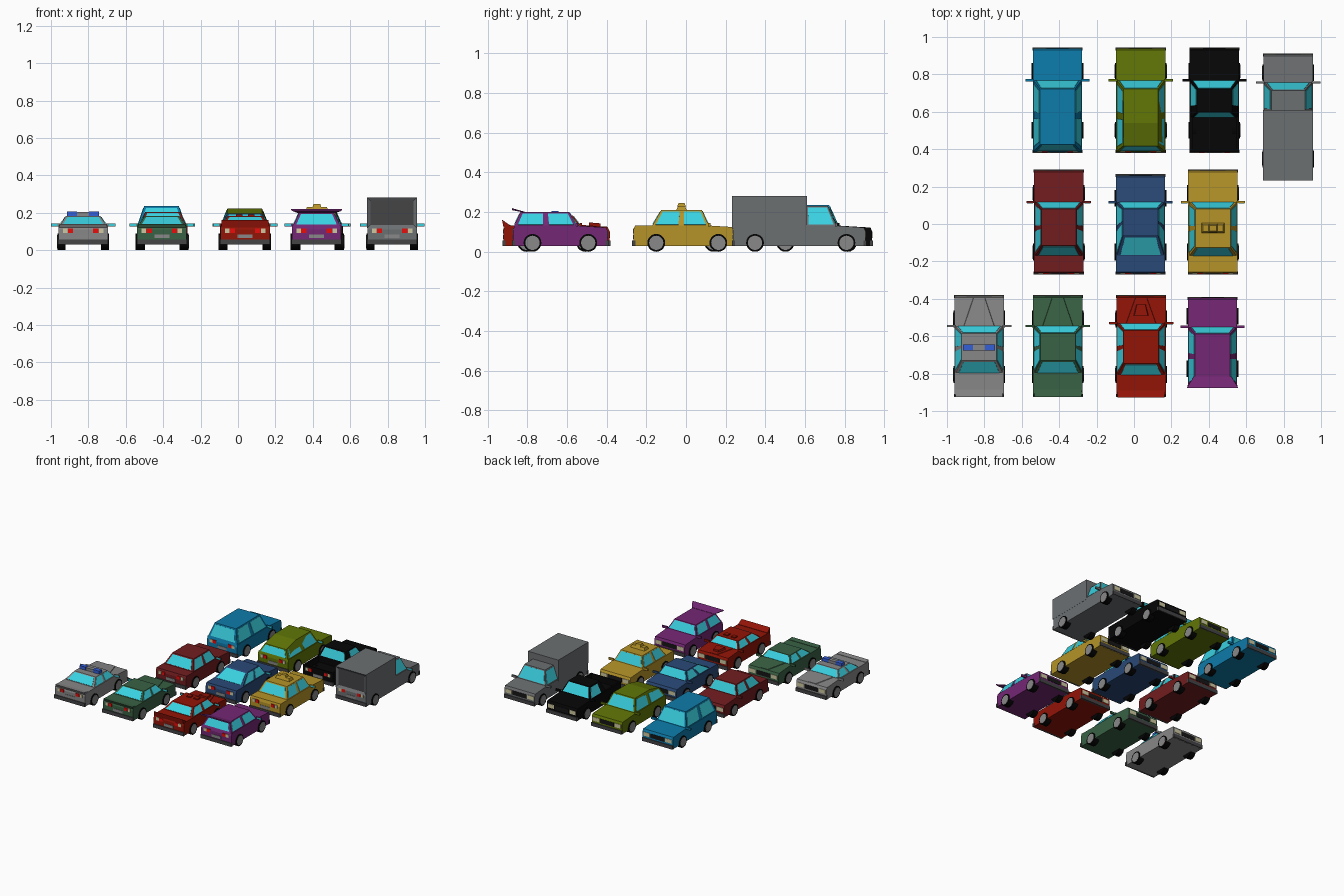
import bpy, bmesh, math
from mathutils import Vector

if "Cube" in bpy.data.objects:
    bpy.data.objects.remove(bpy.data.objects["Cube"])

BOTTOM, BELT, HALF = 0.03, 0.132, 0.132


def mat(name, r, g, b):
    m = bpy.data.materials.new(name)
    m.diffuse_color = [(c / 255) ** 2.2 for c in (r, g, b)] + [1]
    m.use_nodes = True
    m.node_tree.nodes["Principled BSDF"].inputs["Base Color"].default_value = m.diffuse_color
    return m


GLASS = mat("glass", 60, 208, 224)
TYRE = mat("tyre", 12, 12, 12)
DARK = mat("dark_trim", 70, 70, 72)
GRILLE = mat("grille", 28, 28, 30)
RED = mat("tail_light", 235, 20, 20)
LAMP = mat("headlight", 205, 200, 160)
BLUE = mat("beacon", 55, 95, 215)
CHROME = mat("hub_grey", 135, 135, 135)


def finish(bm, name, m):
    bmesh.ops.recalc_face_normals(bm, faces=bm.faces)
    me = bpy.data.meshes.new(name)
    bm.to_mesh(me)
    bm.free()
    ob = bpy.data.objects.new(name, me)
    bpy.context.collection.objects.link(ob)
    if m:
        me.materials.append(m)
    return ob


def boxes(name, m, *ranges):
    """One object from boxes given as (x0, x1, y0, y1, z0, z1)."""
    bm = bmesh.new()
    for x0, x1, y0, y1, z0, z1 in ranges:
        vs = bmesh.ops.create_cube(bm, size=1)["verts"]
        for v in vs:
            v.co = ((x0 + x1) / 2 + v.co.x * (x1 - x0), (y0 + y1) / 2 + v.co.y * (y1 - y0),
                    (z0 + z1) / 2 + v.co.z * (z1 - z0))
    return finish(bm, name, m)


def pair(x, a, b, *rest):
    """Mirrored ranges about the car centre line."""
    return [(x + a, x + b, *rest), (x - b, x - a, *rest)]


def loft(name, m, x, profile):
    """Side profile of (y, z, half width), spanned across the car."""
    bm = bmesh.new()
    left = [bm.verts.new((x - w, y, z)) for y, z, w in profile]
    right = [bm.verts.new((x + w, y, z)) for y, z, w in profile]
    bm.faces.new(left)
    bm.faces.new(right[::-1])
    n = len(profile)
    for i in range(n):
        j = (i + 1) % n
        bm.faces.new((left[i], right[i], right[j], left[j]))
    return finish(bm, name, m)


def glazing(name, panes, centre):
    """Thin window panes; each is 4 corners plus a (u0, u1, v0, v1) part of them."""
    bm = bmesh.new()
    for corners, (u0, u1, v0, v1) in panes:
        a, b, c, d = (Vector(p) for p in corners)
        n = (b - a).cross(d - a).normalized()
        if n.dot(a - centre) < 0:
            n = -n
        pts = [a.lerp(b, u).lerp(d.lerp(c, u), v) for u, v in ((u0, v0), (u1, v0), (u1, v1), (u0, v1))]
        inner = [bm.verts.new(p - n * 0.001) for p in pts]
        outer = [bm.verts.new(p + n * 0.002) for p in pts]
        bm.faces.new(outer)
        bm.faces.new(inner[::-1])
        for i in range(4):
            j = (i + 1) % 4
            bm.faces.new((inner[i], inner[j], outer[j], outer[i]))
    return finish(bm, name, GLASS)


def wheels(name, m, x, ys, radius, x_in, x_out):
    bm = bmesh.new()
    for y in ys:
        for s in (-1, 1):
            vs = bmesh.ops.create_cone(bm, cap_ends=True, segments=20, radius1=radius, radius2=radius,
                                       depth=x_out - x_in)["verts"]
            for v in vs:
                v.co = (x + s * (x_in + x_out) / 2 + v.co.z, y + v.co.x, 0.045 + v.co.y)
    return finish(bm, name, m)


def car(name, x, rear, front, cabin, roof_z, colour, sides, roof_w=0.093, bend=None, bed=False, axles=(0.115, 0.122)):
    paint = mat(name + "_paint", *colour)
    base_r, roof_r, roof_f, base_f = cabin
    end = roof_z - 0.03 if bend else roof_z
    # body shell
    if bed:
        tail = [(rear, BOTTOM, HALF), (rear, 0.085, HALF), (base_r, 0.085, HALF), (base_r, BELT, HALF)]
        boxes(name + "_bed_walls", paint, (x - HALF, x + HALF, rear, rear + 0.012, 0.085, BELT),
              *pair(x, HALF - 0.014, HALF, rear, base_r, 0.085, BELT))
    else:
        tail = [(rear, BOTTOM, HALF), (rear, 0.11, HALF), (rear + 0.008, BELT, HALF)]
    loft(name + "_body", paint, x, tail + [(base_f, BELT, HALF), (front - 0.008, 0.122, HALF),
                                           (front, 0.105, HALF), (front, BOTTOM, HALF)])
    # cabin and windows
    roof = [(roof_f, roof_z, roof_w)] + ([(bend, roof_z, roof_w)] if bend else []) + [(roof_r, end, roof_w)]
    bw = HALF - 0.004
    loft(name + "_cabin", paint, x, [(base_r, BELT - 0.004, bw), (base_f, BELT - 0.004, bw)] + roof)
    panes = [([(x - bw, base_f, BELT), (x + bw, base_f, BELT), (x + roof_w, roof_f, roof_z), (x - roof_w, roof_f, roof_z)],
              (0.05, 0.95, 0.06, 0.92)),
             ([(x - bw, base_r, BELT), (x + bw, base_r, BELT), (x + roof_w, roof_r, end), (x - roof_w, roof_r, end)],
              (0.07, 0.93, 0.08, 0.9))]
    for s in (-1, 1):
        q = [(x + s * bw, base_r, BELT), (x + s * bw, base_f, BELT), (x + s * roof_w, roof_f, roof_z),
             (x + s * roof_w, roof_r, end)]
        panes += [(q, (u0, u1, 0.05, 0.9)) for u0, u1 in sides]
    glazing(name + "_windows", panes, Vector((x, (base_r + base_f) / 2, 0.15)))
    # wheels
    ys = (rear + axles[0], front - axles[1])
    wheels(name + "_tyres", TYRE, x, ys, 0.045, 0.095, 0.138)
    wheels(name + "_hubs", CHROME, x, ys, 0.036, 0.13, 0.1395)
    # mirrors
    boxes(name + "_mirrors", paint, *pair(x, 0.125, 0.172, base_f - 0.005, base_f + 0.006, 0.127, 0.144))
    boxes(name + "_mirror_glass", GLASS, *pair(x, 0.137, 0.17, base_f - 0.007, base_f - 0.004, 0.129, 0.142))
    # bumpers, grille, plates and lights
    boxes(name + "_bumpers", DARK, (x - 0.134, x + 0.134, rear - 0.006, rear + 0.01, BOTTOM, 0.058),
          (x - 0.134, x + 0.134, front - 0.01, front + 0.006, BOTTOM, 0.058))
    boxes(name + "_grille", GRILLE, (x - 0.06, x + 0.06, front - 0.005, front + 0.002, 0.07, 0.103))
    boxes(name + "_plate", CHROME, (x - 0.04, x + 0.04, rear - 0.003, rear + 0.005, 0.064, 0.085))
    boxes(name + "_headlights", LAMP, *pair(x, 0.068, 0.122, front - 0.005, front + 0.003, 0.073, 0.103))
    boxes(name + "_tail_lights", RED, *pair(x, 0.053, 0.082, rear - 0.003, rear + 0.005, 0.093, 0.117))
    boxes(name + "_side_lamps", LAMP, *pair(x, 0.084, 0.108, rear - 0.003, rear + 0.005, 0.093, 0.117))
    return paint


def hood_panel(name, paint, x, base, front):
    loft(name + "_hood_panel", paint, x, [(base, BELT - 0.005, 0.085), (base, BELT + 0.004, 0.08),
                                          (front - 0.01, 0.126, 0.03), (front - 0.01, 0.115, 0.035)])


def tail_lip(name, paint, x, rear, height):
    loft(name + "_tail_lip", paint, x, [(rear + 0.035, BELT - 0.005, 0.128), (rear + 0.035, BELT + 0.003, 0.128),
                                        (rear - 0.004, BELT + height, 0.125), (rear + 0.004, BELT - 0.01, 0.128)])


TWO = [(0.06, 0.46), (0.56, 0.95)]
SPORT = (-0.8, -0.73, -0.585, -0.545)
MID = (-0.172, -0.125, 0.08, 0.117)

# front row
p = car("patrol_car", -0.828, -0.92, -0.386, SPORT, 0.182, (134, 134, 134), TWO)
hood_panel("patrol_car", p, -0.828, -0.545, -0.386)
tail_lip("patrol_car", p, -0.828, -0.92, 0.008)
boxes("beacon_lamps", BLUE, *pair(-0.828, 0.032, 0.085, -0.677, -0.643, 0.18, 0.206))
boxes("beacon_base", CHROME, (-0.86, -0.796, -0.675, -0.645, 0.18, 0.203))

p = car("green_coupe", -0.407, -0.92, -0.386, SPORT, 0.182, (60, 98, 70), TWO)
hood_panel("green_coupe", p, -0.407, -0.545, -0.386)
tail_lip("green_coupe", p, -0.407, -0.92, 0.008)

p = car("red_racer", 0.038, -0.92, -0.386, (-0.81, -0.745, -0.57, -0.53), 0.182, (145, 27, 16), TWO)
hood_panel("red_racer", p, 0.038, -0.535, -0.386)
tail_lip("red_racer", p, 0.038, -0.924, 0.03)
loft("hood_scoop", p, 0.038, [(-0.49, 0.125, 0.042), (-0.49, 0.148, 0.036), (-0.43, 0.143, 0.022), (-0.43, 0.12, 0.026)])
boxes("roof_vents", p, *pair(0.038, 0.015, 0.05, -0.63, -0.595, 0.18, 0.19))

p = car("purple_hatchback", 0.42, -0.872, -0.395, (-0.868, -0.835, -0.588, -0.55), 0.2, (115, 43, 115), TWO,
        axles=(0.098, 0.098))
loft("hatch_spoiler", p, 0.42, [(-0.815, 0.197, 0.095), (-0.815, 0.202, 0.1), (-0.877, 0.22, 0.138), (-0.877, 0.21, 0.132)])

# middle row
car("maroon_sedan", -0.402, -0.265, 0.285, (-0.172, -0.115, 0.08, 0.117), 0.205, (113, 34, 36), TWO)
car("blue_fastback", 0.035, -0.265, 0.26, (-0.175, -0.06, 0.08, 0.117), 0.195, (45, 74, 118), TWO)
p = car("yellow_cab", 0.422, -0.265, 0.285, MID, 0.21, (180, 146, 45), TWO)
loft("roof_sign", p, 0.422, [(-0.05, 0.208, 0.062), (0.005, 0.208, 0.062), (-0.005, 0.23, 0.054), (-0.04, 0.23, 0.054)])
loft("roof_sign_top", p, 0.422, [(-0.045, 0.228, 0.024), (0.0, 0.228, 0.024), (-0.008, 0.246, 0.018), (-0.037, 0.246, 0.018)])

# back row
car("blue_wagon", -0.409, 0.386, 0.938, (0.39, 0.425, 0.722, 0.768), 0.235, (21, 122, 168), TWO)
car("olive_wagon", 0.036, 0.386, 0.938, (0.39, 0.418, 0.722, 0.768), 0.222, (97, 117, 15), TWO, bend=0.54)
car("black_pickup", 0.43, 0.386, 0.938, (0.57, 0.6, 0.722, 0.768), 0.21, (15, 15, 15), [(0.3, 0.93)], bed=True)

# box truck: cab plus cargo box with a recessed rear door
p = car("box_truck", 0.824, 0.238, 0.905, (0.6, 0.6, 0.715, 0.757), 0.232, (108, 111, 113), [(0.12, 0.93)],
        roof_w=0.09, axles=(0.11, 0.096))
cargo = boxes("cargo_box", p, (0.824 - 0.133, 0.824 + 0.133, 0.232, 0.61, 0.118, 0.282))
cargo.data.materials.append(DARK)
bm = bmesh.new()
bm.from_mesh(cargo.data)
door = min(bm.faces, key=lambda f: f.calc_center_median().y)
bmesh.ops.inset_region(bm, faces=[door], thickness=0.025, depth=-0.012)
door.material_index = 1
bm.to_mesh(cargo.data)
bm.free()
